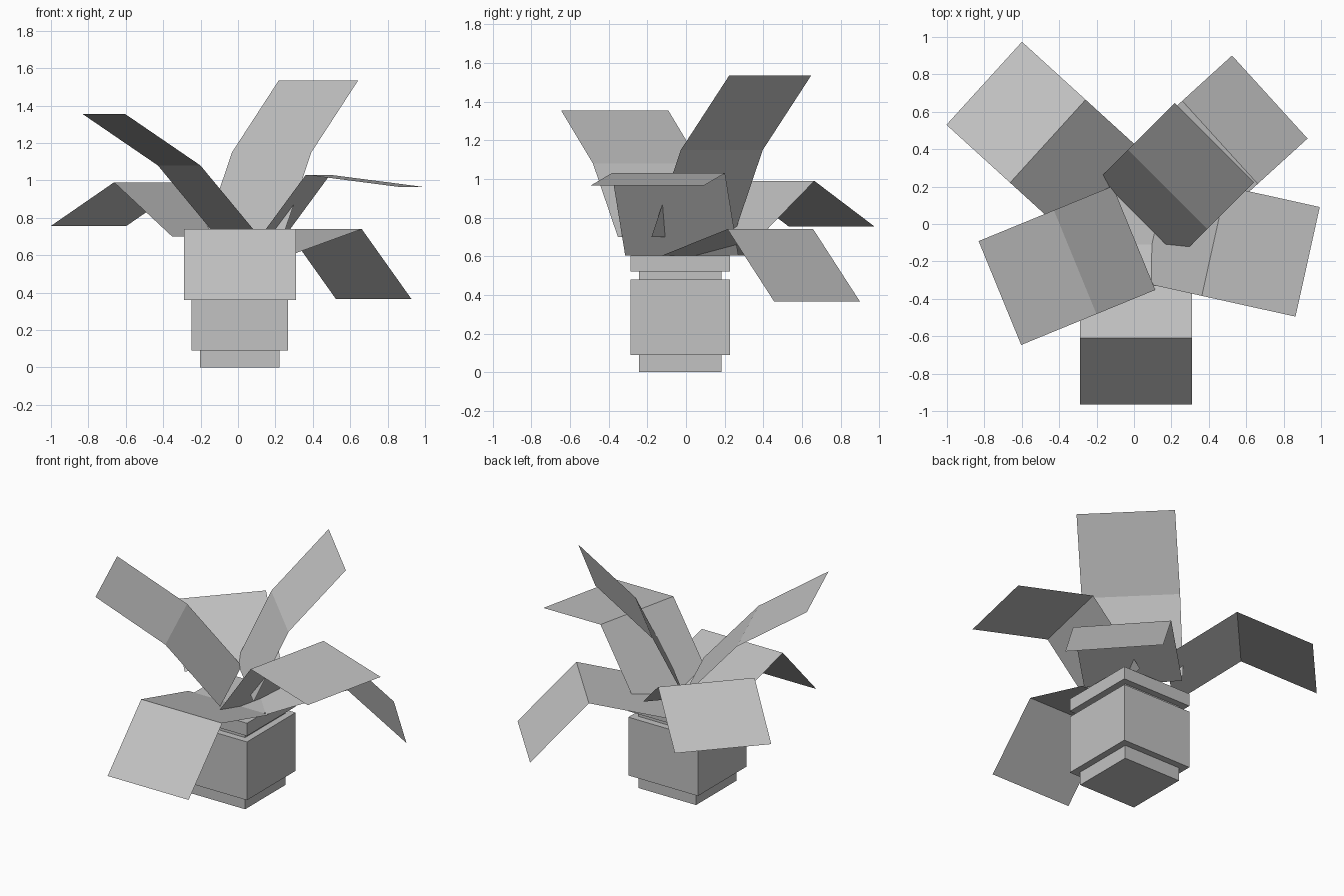
import bpy
import math
from mathutils import Vector

if "Cube" in bpy.data.objects:
    bpy.data.objects.remove(bpy.data.objects["Cube"])

grey = bpy.data.materials.new("plain_grey")
grey.diffuse_color = (0.54, 0.54, 0.54, 1)
grey.use_nodes = True
grey.node_tree.nodes["Principled BSDF"].inputs["Base Color"].default_value = grey.diffuse_color

CX, CY = 0.01, -0.03


def add_mesh(name, verts, faces):
    mesh = bpy.data.meshes.new(name)
    mesh.from_pydata(verts, [], faces)
    mesh.materials.append(grey)
    obj = bpy.data.objects.new(name, mesh)
    bpy.context.collection.objects.link(obj)
    return obj


def pot_tier(name, size, z0, z1):
    bpy.ops.mesh.primitive_cube_add(size=1, location=(CX, CY, (z0 + z1) / 2))
    obj = bpy.context.object
    obj.name = name
    obj.scale = (size, size, z1 - z0)
    obj.data.materials.append(grey)


def leaf(name, angle, start, steps, width=0.6):
    """Flat strip: each step goes outward by run and up by rise."""
    a = math.radians(angle)
    out = Vector((math.cos(a), math.sin(a), 0))
    side = Vector((-math.sin(a), math.cos(a), 0)) * width / 2
    p = Vector(start)
    verts = [p - side, p + side]
    for run, rise in steps:
        p = p + out * run + Vector((0, 0, rise))
        verts += [p - side, p + side]
    faces = [(2 * i, 2 * i + 2, 2 * i + 3, 2 * i + 1) for i in range(len(steps))]
    add_mesh(name, verts, faces)


# Stepped square pot
pot_tier("pot_foot", 0.425, 0.0, 0.09)
pot_tier("pot_body", 0.515, 0.09, 0.48)
pot_tier("pot_neck", 0.425, 0.48, 0.52)
pot_tier("pot_rim", 0.515, 0.52, 0.605)

# Drooping and level leaves rooted on the pot top
leaf("front_leaf", -90, (0.01, -0.11, 0.605), [(0.50, 0.135), (0.355, -0.378)])
leaf("right_leaf", -12.5, (0.115, -0.022, 0.605), [(0.32, 0.425), (0.513, -0.065)])
leaf("back_right_leaf", 42.3, (0.09, 0.10, 0.605), [(0.50, 0.135), (0.36, -0.375)])

# Upper leaves
leaf("back_left_leaf", 137.7, (-0.15, 0.16, 0.70), [(0.42, 0.29), (0.46, -0.235)])
leaf("left_leaf", 202.3, (0.0, -0.075, 0.70), [(0.34, 0.38), (0.435, 0.275)])
leaf("tall_leaf", 45, (0.028, 0.033, 0.70), [(0.215, 0.45), (0.354, 0.385)])
